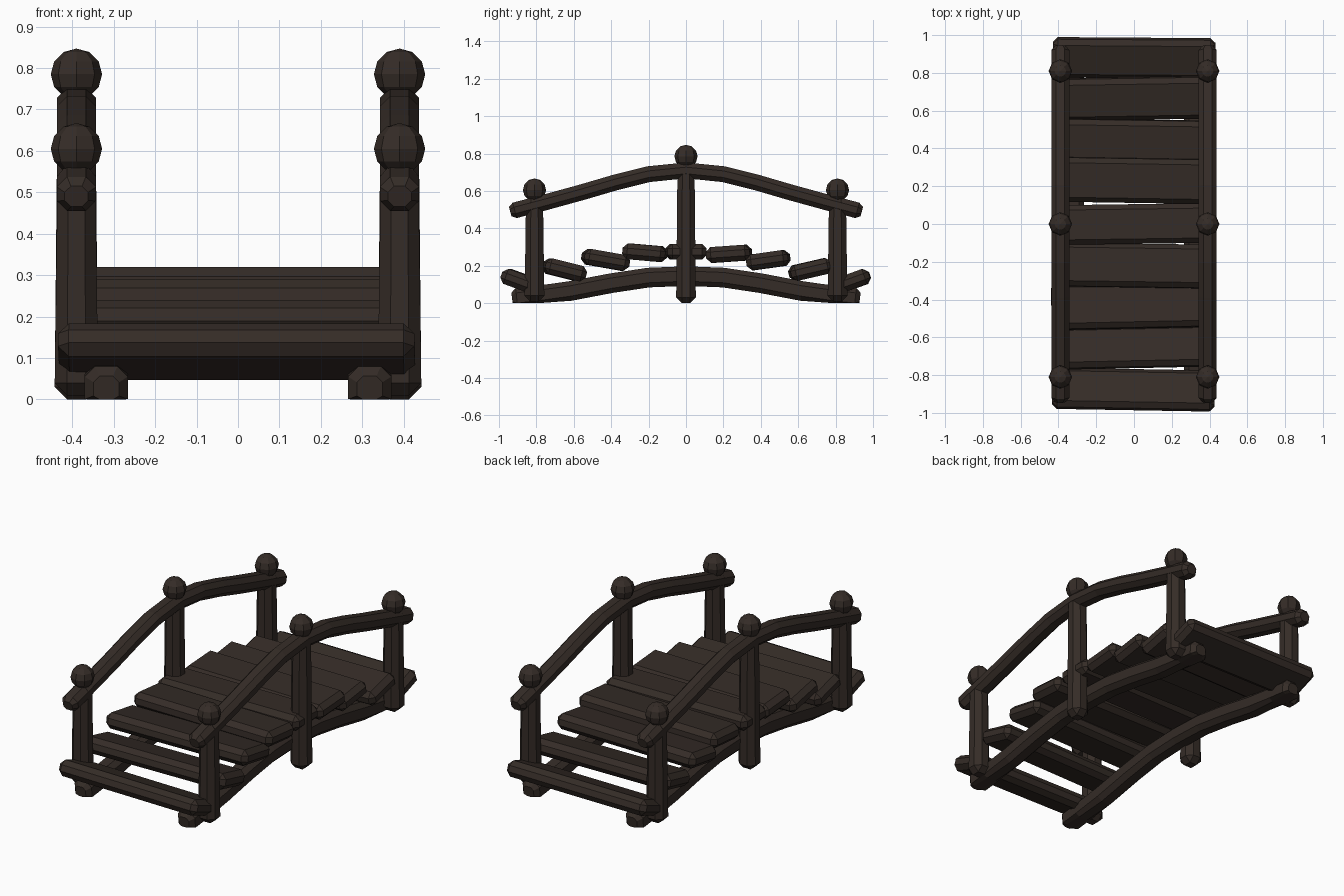
import bpy, bmesh
from math import radians, cos, sin, pi
from mathutils import Matrix, Vector

if "Cube" in bpy.data.objects:
    bpy.data.objects.remove(bpy.data.objects["Cube"])

wood = bpy.data.materials.new("dark_wood")
wood.diffuse_color = (0.035, 0.025, 0.02, 1)
wood.use_nodes = True
wood.node_tree.nodes["Principled BSDF"].inputs["Base Color"].default_value = wood.diffuse_color


def finish(bm, name):
    bmesh.ops.recalc_face_normals(bm, faces=bm.faces)
    me = bpy.data.meshes.new(name)
    bm.to_mesh(me)
    bm.free()
    me.materials.append(wood)
    ob = bpy.data.objects.new(name, me)
    bpy.context.collection.objects.link(ob)
    return ob


def chamfered_box(size, bevel):
    bm = bmesh.new()
    bmesh.ops.create_cube(bm, size=1)
    bmesh.ops.scale(bm, vec=size, verts=bm.verts)
    bmesh.ops.bevel(bm, geom=bm.edges[:], offset=bevel, segments=1,
                    affect='EDGES', profile=0.5)
    return bm


def arched_beam(name, x, half_path, w, h, c, clip=False):
    """Sweep a chamfered rectangle along an arch mirrored about y = 0."""
    path = [(-y, z) for y, z in half_path] + [p for p in half_path[::-1] if p[0] > 0]
    path = [Vector(p) for p in path]
    a, b = w / 2, h / 2
    section = [(-a, -b + c), (-a + c, -b), (a - c, -b), (a, -b + c),
               (a, b - c), (a - c, b), (-a + c, b), (-a, b - c)]
    stations = []
    for i, p in enumerate(path):
        t = (path[min(i + 1, len(path) - 1)] - path[max(i - 1, 0)]).normalized()
        if i == 0:
            stations += [(p, t, 0.6), (p + t * c, t, 1)]
        elif i == len(path) - 1:
            stations += [(p - t * c, t, 1), (p, t, 0.6)]
        else:
            stations.append((p, t, 1))
    bm = bmesh.new()
    rings = []
    for p, t, s in stations:
        ring = []
        for u, v in section:
            y, z = p.x - t.y * v * s, p.y + t.x * v * s
            ring.append(bm.verts.new((x + u * s, y, max(z, 0) if clip else z)))
        rings.append(ring)
    for r, q in zip(rings, rings[1:]):
        for k in range(8):
            bm.faces.new((r[k], r[(k + 1) % 8], q[(k + 1) % 8], q[k]))
    bm.faces.new(rings[0])
    bm.faces.new(rings[-1])
    return finish(bm, name)


# Deck planks: centre y, centre z, width, tilt (outer edge raised), yaw, x shift
planks = [(-0.877, 0.115, 0.22, -20, -1.0, -0.003), (-0.65, 0.178, 0.225, -14, 1.2, 0.0),
          (-0.43, 0.232, 0.245, -10, 1.2, -0.008), (-0.22, 0.27, 0.23, -5, -0.8, 0.005),
          (0.0, 0.275, 0.21, 0, 0.8, 0.0), (0.23, 0.264, 0.235, 4, -0.9, 0.005),
          (0.44, 0.23, 0.225, 8, -0.9, -0.005), (0.665, 0.18, 0.225, 13, 0.9, 0.006),
          (0.88, 0.115, 0.215, 20, -0.4, 0.0)]
for i, (y, z, w, tilt, yaw, dx) in enumerate(planks):
    bm = chamfered_box((0.86, w, 0.085), 0.026)
    bm.transform(Matrix.Translation((dx, y, z)) @ Matrix.Rotation(radians(yaw), 4, 'Z')
                 @ Matrix.Rotation(radians(tilt), 4, 'X'))
    finish(bm, f"plank_{i + 1}")

rail_path = [(0.94, 0.49), (0.75, 0.54), (0.55, 0.595), (0.38, 0.645), (0.2, 0.69), (0, 0.71)]
beam_path = [(0.93, 0.025), (0.8, 0.04), (0.62, 0.065), (0.4, 0.107), (0.2, 0.137), (0, 0.145)]

for side, s in (("left", -1), ("right", 1)):
    # Curved handrail and the arched beam under the deck
    arched_beam(f"handrail_{side}", s * 0.39, rail_path, 0.095, 0.085, 0.025)
    arched_beam(f"support_beam_{side}", s * 0.318, beam_path, 0.104, 0.105, 0.025, clip=True)

    # Posts, slightly tapered, each with a faceted ball cap
    for label, y, z0, z1, ball in (("front", -0.81, 0.01, 0.57, 0.605),
                                   ("middle", 0, 0, 0.75, 0.785),
                                   ("back", 0.81, 0.01, 0.57, 0.605)):
        bm = chamfered_box((0.105, 0.105, z1 - z0), 0.03)
        for v in bm.verts:
            if v.co.z > 0:
                v.co.x *= 0.87
                v.co.y *= 0.87
        bm.transform(Matrix.Translation((s * 0.39, y, (z0 + z1) / 2)))
        finish(bm, f"post_{label}_{side}")

        bm = bmesh.new()
        bmesh.ops.create_uvsphere(bm, u_segments=8, v_segments=6, radius=0.062)
        bm.transform(Matrix.Translation((s * 0.39, y, ball)))
        finish(bm, f"ball_cap_{label}_{side}")
